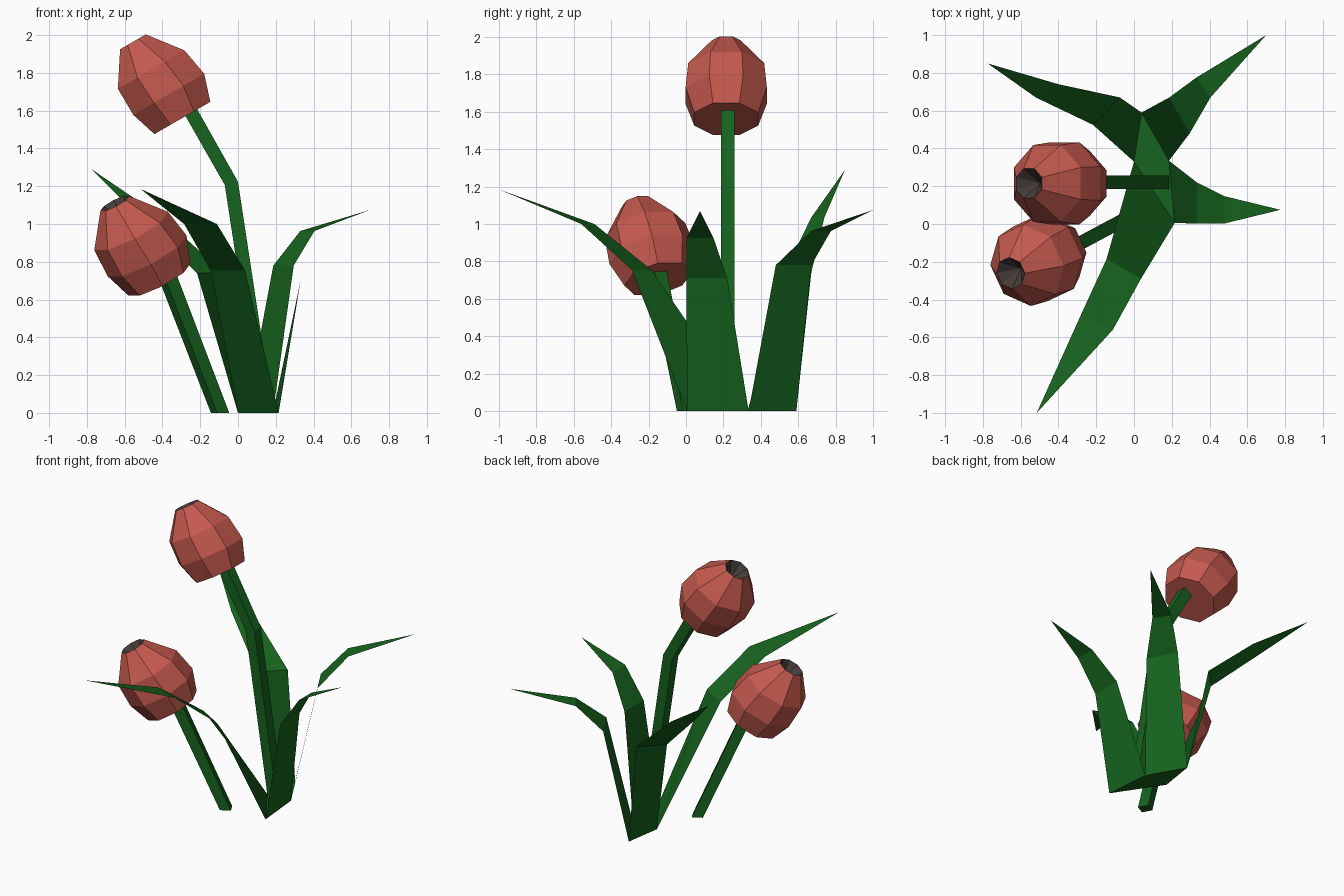
import bpy, bmesh
from math import cos, sin, pi, radians
from mathutils import Vector, Matrix

if "Cube" in bpy.data.objects:
    bpy.data.objects.remove(bpy.data.objects["Cube"])


def material(name, rgb):
    m = bpy.data.materials.new(name)
    m.diffuse_color = (*rgb, 1)
    m.use_nodes = True
    m.node_tree.nodes["Principled BSDF"].inputs["Base Color"].default_value = m.diffuse_color
    return m


RED = material("petal_red", (0.55, 0.10, 0.075))
GREEN = material("leaf_green", (0.008, 0.125, 0.013))
DARK = material("flower_centre", (0.06, 0.045, 0.04))


def finish(name, bm, *mats):
    bmesh.ops.recalc_face_normals(bm, faces=bm.faces)
    me = bpy.data.meshes.new(name)
    bm.to_mesh(me)
    bm.free()
    for m in mats:
        me.materials.append(m)
    ob = bpy.data.objects.new(name, me)
    bpy.context.collection.objects.link(ob)
    return ob


# Flower head: octagonal rings along a tilted axis, open at the tip
def flower(name, centre, turn, tilt=30, sides=8):
    # height along the axis, sideways shift, radius
    rings = [(-0.215, 0.015, 0.185), (-0.07, 0.015, 0.235),
             (0.09, 0.0, 0.22), (0.265, -0.01, 0.085)]
    bm = bmesh.new()
    loops = []
    for h, shift, r in rings:
        loops.append([bm.verts.new((shift + r * cos(a), r * sin(a), h))
                      for a in ((i + 0.5) * 2 * pi / sides for i in range(sides))])
    pit = bm.verts.new((0, 0, 0.16))
    bm.faces.new(loops[0][::-1])
    for lo, hi in zip(loops, loops[1:]):
        for i in range(sides):
            j = (i + 1) % sides
            bm.faces.new((lo[i], lo[j], hi[j], hi[i]))
    for i in range(sides):
        bm.faces.new((loops[-1][i], loops[-1][(i + 1) % sides], pit)).material_index = 1
    bm.transform(Matrix.Translation(centre) @ Matrix.Rotation(radians(turn), 4, 'Z')
                 @ Matrix.Rotation(radians(-tilt), 4, 'Y'))
    finish(name, bm, RED, DARK)


# Stem: square section swept along a path, flat on the ground
def stem(name, path, turn, half=0.036):
    side = Vector((-sin(radians(turn)), cos(radians(turn)), 0))
    pts = [Vector(p) for p in path]
    bm = bmesh.new()
    loops = []
    for k, p in enumerate(pts):
        d = (pts[min(k + 1, len(pts) - 1)] - pts[max(k - 1, 0)]).normalized()
        across = side.cross(d).normalized()
        if k == 0:
            across = Vector((cos(radians(turn)), sin(radians(turn)), 0))
        loops.append([bm.verts.new(p + half * (s * side + t * across))
                      for s, t in ((-1, -1), (1, -1), (1, 1), (-1, 1))])
    bm.faces.new(loops[0])
    bm.faces.new(loops[-1][::-1])
    for lo, hi in zip(loops, loops[1:]):
        for i in range(4):
            j = (i + 1) % 4
            bm.faces.new((lo[i], lo[j], hi[j], hi[i]))
    finish(name, bm, GREEN)


flower("tall_flower", (-0.415, 0.215, 1.74), 0)
flower("short_flower", (-0.525, -0.2, 0.885), 25)
stem("tall_stem", [(0.15, 0.222, 0), (-0.035, 0.222, 1.215), (-0.27, 0.222, 1.63)], 0)
stem("short_stem", [(-0.095, 0, 0), (-0.395, -0.16, 0.78)], 28)

# Leaves: thin blades growing from the edges of one four-sided base
base = [(0, 0.33), (0.215, 0.005), (0.185, 0.335), (0.04, 0.59)]
# per leaf: lower bend (two points, height), upper bend, tip
leaves = [
    [((-0.145, -0.185), (0.037, -0.29), 0.755), ((-0.285, -0.49), (-0.112, -0.56), 1.0),
     (-0.515, -1.0, 1.185)],
    [((0.333, 0.003), (0.333, 0.22), 0.71), ((0.48, 0.003), (0.48, 0.147), 0.925),
     (0.775, 0.075, 1.07)],
    [((0.295, 0.48), (0.187, 0.67), 0.78), ((0.405, 0.67), (0.33, 0.775), 0.963),
     (0.70, 1.0, 1.075)],
    [((-0.075, 0.67), (-0.217, 0.525), 0.74), ((-0.40, 0.74), (-0.52, 0.67), 1.035),
     (-0.775, 0.85, 1.29)],
]
bm = bmesh.new()
ground = [bm.verts.new((x, y, 0)) for x, y in base]
bm.faces.new(ground[::-1])
for i, (low, high, tip) in enumerate(leaves):
    a, b = ground[i], ground[(i + 1) % 4]
    for p, q, z in (low, high):
        c, d = bm.verts.new((*p, z)), bm.verts.new((*q, z))
        bm.faces.new((a, b, d, c))
        a, b = c, d
    bm.faces.new((a, b, bm.verts.new(tip)))
finish("leaves", bm, GREEN)
